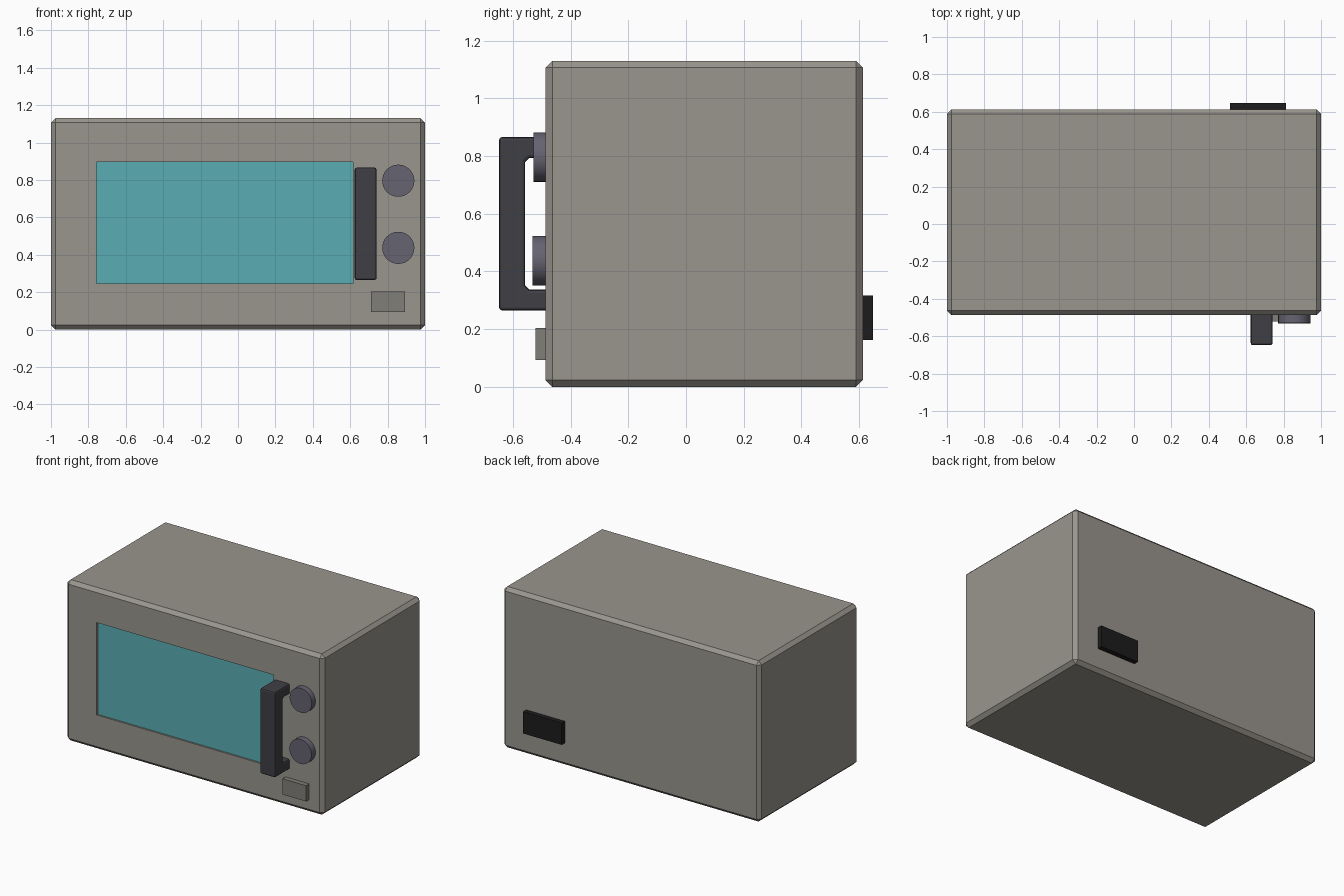
import bpy, bmesh
from math import radians

if "Cube" in bpy.data.objects:
    bpy.data.objects.remove(bpy.data.objects["Cube"])

FRONT, BACK, TOP = -0.487, 0.613, 1.13


def material(name, rgb):
    m = bpy.data.materials.new(name)
    m.diffuse_color = (*rgb, 1)
    m.use_nodes = True
    m.node_tree.nodes["Principled BSDF"].inputs["Base Color"].default_value = m.diffuse_color
    return m


case_mat = material("warm_grey", (0.32, 0.30, 0.27))
button_mat = material("button_grey", (0.22, 0.21, 0.19))
glass_mat = material("teal_glass", (0.10, 0.42, 0.46))
handle_mat = material("dark_plastic", (0.05, 0.05, 0.06))
knob_mat = material("slate_plastic", (0.13, 0.125, 0.165))
socket_mat = material("black_plastic", (0.012, 0.012, 0.012))


def make(name, bm, mat):
    bmesh.ops.recalc_face_normals(bm, faces=bm.faces)
    me = bpy.data.meshes.new(name)
    bm.to_mesh(me)
    bm.free()
    me.materials.append(mat)
    ob = bpy.data.objects.new(name, me)
    bpy.context.collection.objects.link(ob)
    return ob


def box(name, x, y, z, mat, chamfer=0):
    bm = bmesh.new()
    bmesh.ops.create_cube(bm, size=1)
    for v in bm.verts:
        v.co = [lo + (c + 0.5) * (hi - lo) for c, (lo, hi) in zip(v.co, (x, y, z))]
    if chamfer:
        bmesh.ops.bevel(bm, geom=bm.edges[:], offset=chamfer, segments=1, affect='EDGES')
    return make(name, bm, mat)


# Chamfered case with a shallow window recess
case = box("case", (-1, 1), (FRONT, BACK), (0, TOP), case_mat, 0.024)
wx, wz = (-0.757, 0.616), (0.246, 0.895)
cutter = box("window_cutter", wx, (FRONT - 0.1, FRONT + 0.016), wz, case_mat)
cutter.hide_render = True
cutter.hide_set(True)
cut = case.modifiers.new("window_recess", 'BOOLEAN')
cut.operation = 'DIFFERENCE'
cut.solver = 'EXACT'
cut.object = cutter

# Glass sits at the bottom of the recess
box("window_glass", wx, (FRONT + 0.012, FRONT + 0.02), wz, glass_mat)

# U-shaped door handle, side profile extruded across x
profile = [(-0.47, 0.265), (-0.648, 0.265), (-0.648, 0.866), (-0.47, 0.866),
           (-0.47, 0.793), (-0.543, 0.793), (-0.557, 0.779),
           (-0.557, 0.351), (-0.543, 0.337), (-0.47, 0.337)]
bm = bmesh.new()
face = bm.faces.new([bm.verts.new((0.624, y, z)) for y, z in profile])
ext = bmesh.ops.extrude_face_region(bm, geom=[face])
bmesh.ops.translate(bm, vec=(0.117, 0, 0),
                    verts=[g for g in ext["geom"] if isinstance(g, bmesh.types.BMVert)])
handle = make("door_handle", bm, handle_mat)
bev = handle.modifiers.new("edge_chamfer", 'BEVEL')
bev.width = 0.011
bev.segments = 2
bev.limit_method = 'ANGLE'
bev.angle_limit = radians(60)

# Control knobs
for name, z, front in (("power_knob", 0.796, -0.528), ("timer_knob", 0.437, -0.531)):
    depth = FRONT + 0.02 - front
    bpy.ops.mesh.primitive_cylinder_add(vertices=32, radius=0.086, depth=depth,
                                        location=(0.857, front + depth / 2, z),
                                        rotation=(radians(90), 0, 0))
    knob = bpy.context.object
    knob.name = name
    knob.data.materials.append(knob_mat)
    bpy.ops.object.shade_smooth_by_angle(angle=radians(30))

# Door button and rear power socket
box("door_button", (0.71, 0.894), (-0.521, FRONT + 0.02), (0.093, 0.204), button_mat)
box("rear_socket", (0.512, 0.812), (BACK - 0.02, 0.648), (0.163, 0.316), socket_mat)
